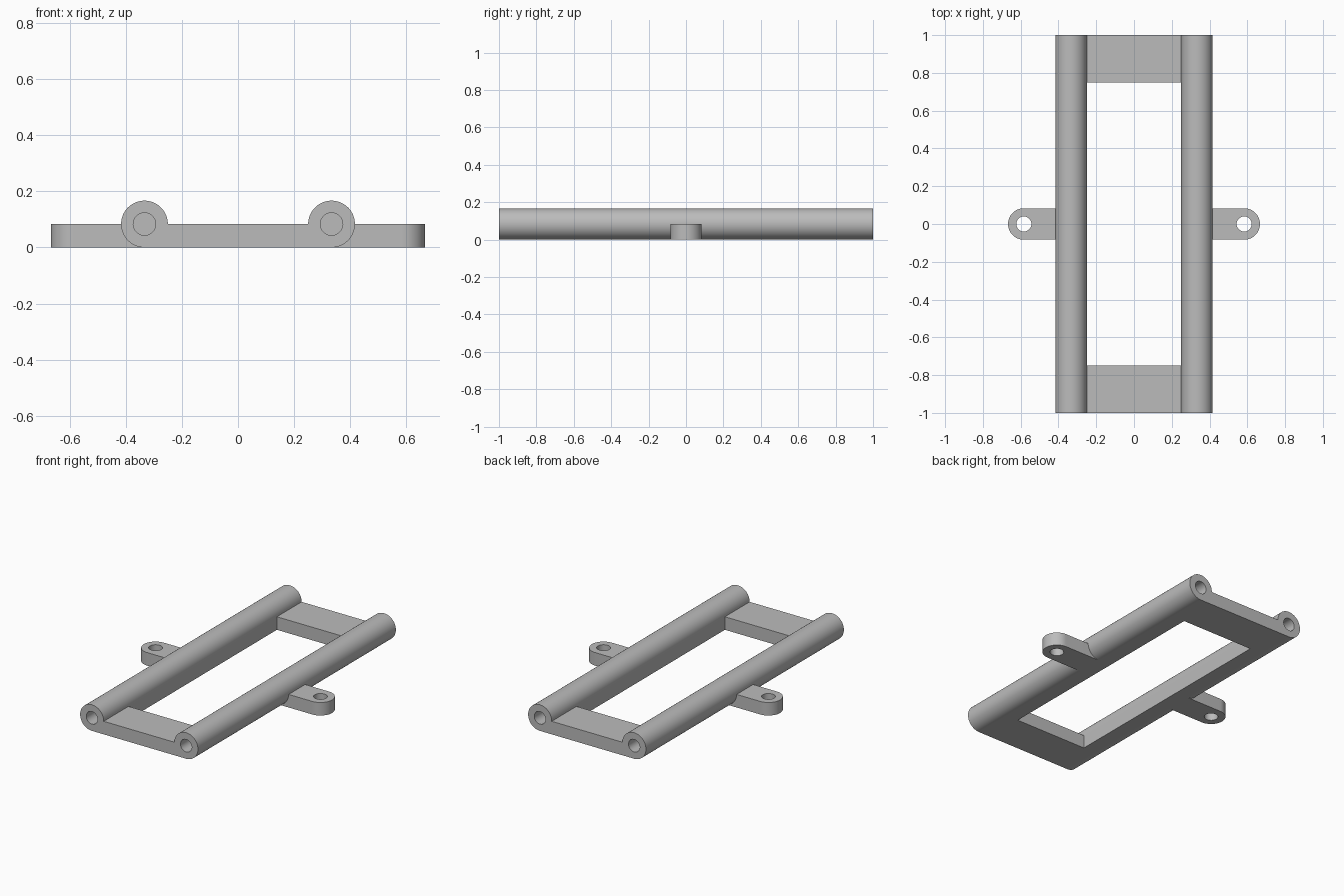
import bpy, bmesh
from math import pi, sin, cos, radians
from mathutils import Matrix, Vector

if "Cube" in bpy.data.objects:
    bpy.data.objects.remove(bpy.data.objects["Cube"], do_unlink=True)

R = 1 / 12            # rail radius, also plate thickness and tab half width
RAIL_X = 1 / 3        # rail axis offset
TAB_X = 7 / 12        # tab hole offset
BORE = 0.04           # radius of every hole
BORE_DEPTH = 0.25

grey = bpy.data.materials.new("plain_grey")
grey.use_nodes = True
colour = (0.5, 0.5, 0.5, 1)
grey.diffuse_color = colour
grey.node_tree.nodes["Principled BSDF"].inputs["Base Color"].default_value = colour


def arc(cx, cy, r, start, end, n):
    steps = [radians(start + (end - start) * i / n) for i in range(n + 1)]
    return [(cx + r * cos(a), cy + r * sin(a)) for a in steps]


def finish(bm, name):
    bmesh.ops.recalc_face_normals(bm, faces=bm.faces)
    mesh = bpy.data.meshes.new(name)
    bm.to_mesh(mesh)
    bm.free()
    mesh.materials.append(grey)
    obj = bpy.data.objects.new(name, mesh)
    bpy.context.collection.objects.link(obj)
    return obj


def extrude(name, points, direction):
    bm = bmesh.new()
    face = bm.faces.new([bm.verts.new(p) for p in points])
    result = bmesh.ops.extrude_face_region(bm, geom=[face], use_keep_orig=True)
    moved = [v for v in result["geom"] if isinstance(v, bmesh.types.BMVert)]
    bmesh.ops.translate(bm, verts=moved, vec=Vector(direction))
    return finish(bm, name)


def drill(obj, centre, depth, along_y=False):
    bm = bmesh.new()
    turn = Matrix.Rotation(pi / 2, 4, "X") if along_y else Matrix()
    bmesh.ops.create_cone(bm, cap_ends=True, segments=48, radius1=BORE, radius2=BORE,
                          depth=depth, matrix=Matrix.Translation(centre) @ turn)
    cutter = finish(bm, "hole_cutter")
    cutter.hide_render = True
    mod = obj.modifiers.new("hole", "BOOLEAN")
    mod.operation, mod.solver, mod.object = "DIFFERENCE", "EXACT", cutter
    select(obj)
    bpy.ops.object.modifier_apply(modifier=mod.name)
    bpy.data.objects.remove(cutter, do_unlink=True)


def select(obj):
    bpy.ops.object.select_all(action="DESELECT")
    obj.select_set(True)
    bpy.context.view_layer.objects.active = obj


def smooth(obj):
    select(obj)
    bpy.ops.object.shade_smooth_by_angle(angle=radians(30))


for side, s in (("left", 1), ("right", -1)):
    # Round rail with a square lower inner corner and a blind bore in each end
    section = arc(RAIL_X, R, R, -90, 180, 54) + [(RAIL_X - R, 0)]
    rail = extrude(side + "_rail", [(s * x, -1, z) for x, z in section], (0, 2, 0))
    for end in (-1, 1):
        drill(rail, (s * RAIL_X, end, R), 2 * BORE_DEPTH, along_y=True)
    smooth(rail)

    # Mounting tab with rounded end and a through hole
    outline = [(RAIL_X, -R)] + arc(TAB_X, 0, R, -90, 90, 36) + [(RAIL_X, R)]
    tab = extrude(side + "_mounting_tab", [(s * x, y, 0) for x, y in outline], (0, 0, R))
    drill(tab, (s * TAB_X, 0, R / 2), 4 * R)
    smooth(tab)

# Flat bars joining the rails at both ends
for end, s in (("front", -1), ("back", 1)):
    w = RAIL_X - R
    corners = [(-w, s * 0.75, 0), (w, s * 0.75, 0), (w, s, 0), (-w, s, 0)]
    extrude(end + "_crossbar", corners, (0, 0, R))
